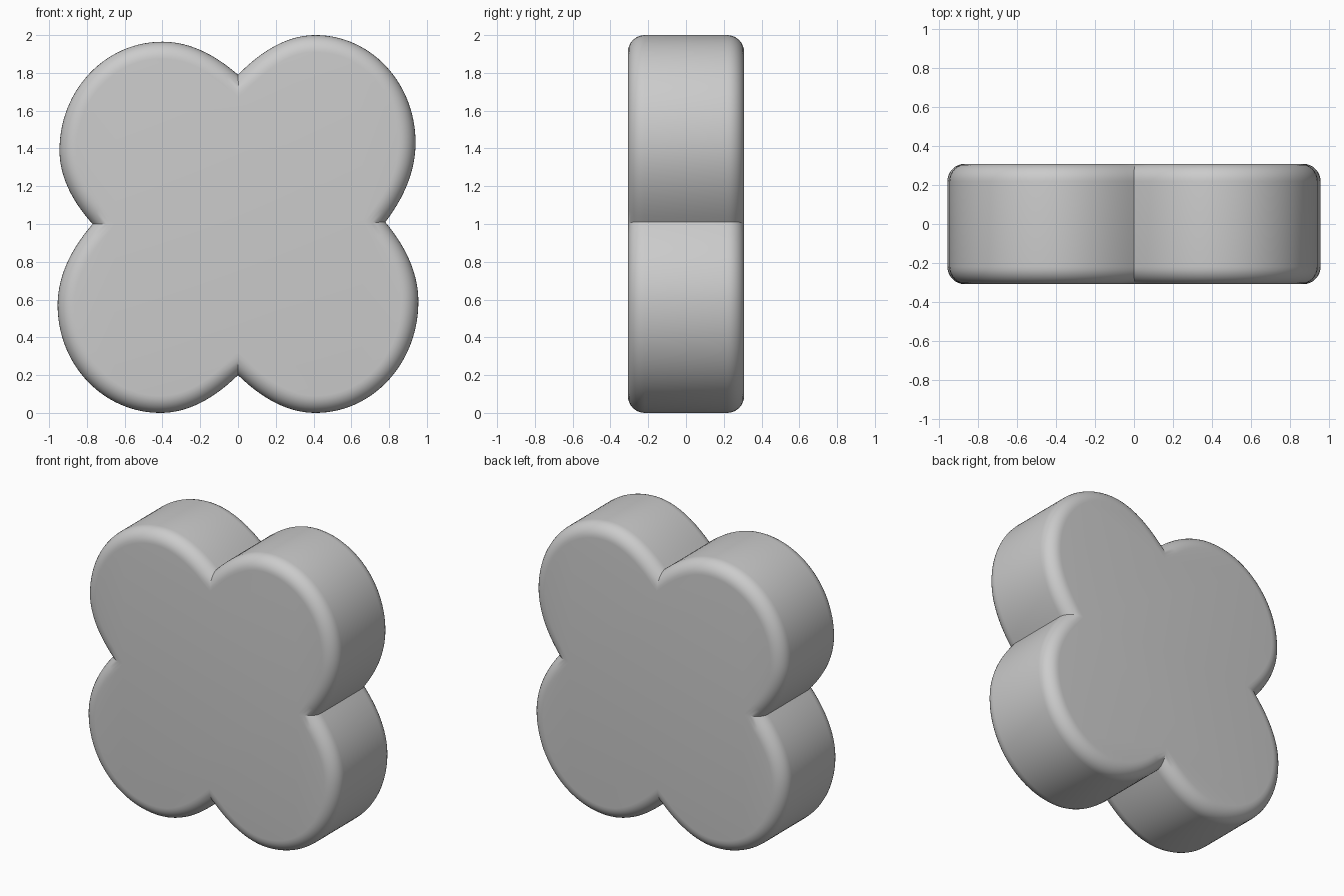
import bpy, bmesh, math
from mathutils import Vector

if "Cube" in bpy.data.objects:
    bpy.data.objects.remove(bpy.data.objects["Cube"])

HALF, R, STEPS = 0.308, 0.09, 8


def bezier(pts, n):
    """Cubic curve points without the end point."""
    a, b, c, d = pts
    out = []
    for i in range(n):
        t = i / n
        s = 1 - t
        out.append(a * s**3 + b * (3 * s * s * t) + c * (3 * s * t * t) + d * t**3)
    return out


def quad(a, q, d, n):
    return bezier((a, a.lerp(q, 2 / 3), d.lerp(q, 2 / 3), d), n)


def lobe(side_notch, side, tip, end_notch):
    """Outline of a lobe from its side notch, over side and tip, to the middle notch."""
    sn, s, t, e = map(Vector, (side_notch, side, tip, end_notch))
    k = 0.555
    corner = Vector((s.x, t.y))
    pts = quad(sn, Vector((s.x, (sn.y + s.y) / 2)), s, 14)
    pts += bezier((s, s.lerp(corner, k), t.lerp(corner, k), t), 28)
    pts += quad(t, Vector(((t.x + e.x) / 2, t.y)), e, 14)
    return pts + [e]


right, left, top, bottom = (0.78, 1.01), (-0.77, 1.0), (0, 1.79), (0, 0.2)
tr = lobe(right, (0.94, 1.43), (0.41, 2.0), top)
tl = lobe(left, (-0.945, 1.39), (-0.40, 1.965), top)[::-1]
bl = lobe(left, (-0.955, 0.57), (-0.41, 0.0), bottom)
br = lobe(right, (0.955, 0.59), (0.41, 0.0), bottom)[::-1]
outline = tr[:-1] + tl[:-1] + bl[:-1] + br[:-1]
N = len(outline)

# Mitred inward direction at each outline point
inward = []
for i, p in enumerate(outline):
    d1 = (p - outline[i - 1]).normalized()
    d2 = (outline[(i + 1) % N] - p).normalized()
    n1, n2 = Vector((-d1.y, d1.x)), Vector((-d2.y, d2.x))
    m = (n1 + n2).normalized()
    inward.append(m / m.dot(n1))

# Rounded rim cross-section: (inset, depth) from front to back
front = []
for i in range(STEPS + 1):
    a = math.pi / 2 * i / STEPS
    front.append((R * (1 - math.sin(a)), -HALF + R * (1 - math.cos(a))))
section = front + [(o, -y) for o, y in reversed(front)]

# Four-lobed block
bm = bmesh.new()
rings = [[bm.verts.new((p.x + m.x * o, y, p.y + m.y * o))
          for p, m in zip(outline, inward)] for o, y in section]
for a, b in zip(rings, rings[1:]):
    for i in range(N):
        j = (i + 1) % N
        bm.faces.new((a[i], a[j], b[j], b[i]))
bm.faces.new(rings[0])
bm.faces.new(rings[-1][::-1])
bmesh.ops.recalc_face_normals(bm, faces=bm.faces)
mesh = bpy.data.meshes.new("four_lobed_block")
bm.to_mesh(mesh)
bm.free()
obj = bpy.data.objects.new("four_lobed_block", mesh)
bpy.context.collection.objects.link(obj)
bpy.context.view_layer.objects.active = obj
obj.select_set(True)
bpy.ops.object.shade_smooth_by_angle(angle=math.radians(30))
